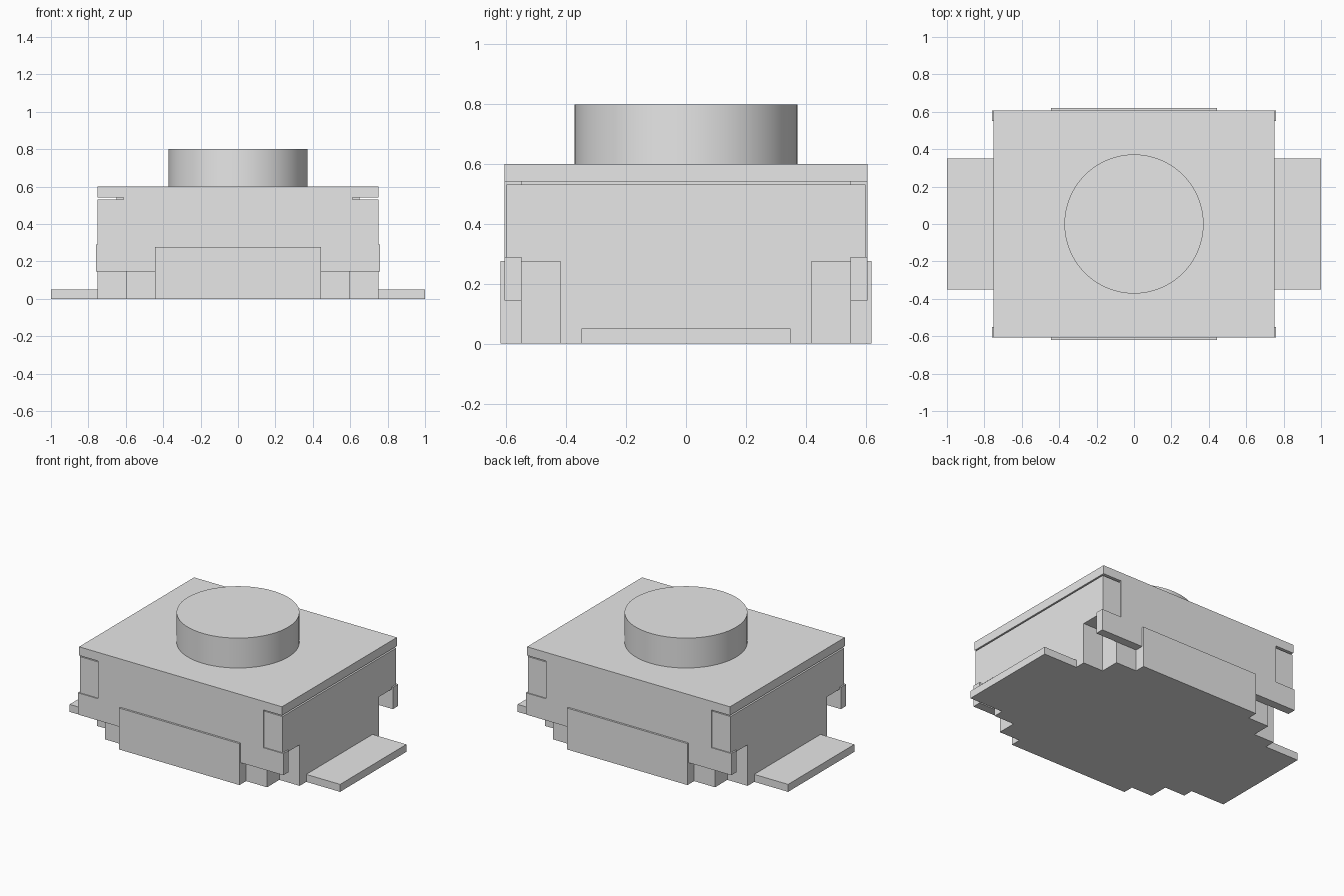
import bpy
import bmesh
from mathutils import Vector

cube = bpy.data.objects.get("Cube")
if cube:
    bpy.data.objects.remove(cube)

GREY = (0.8, 0.8, 0.8, 1.0)
mat = bpy.data.materials.new("plain light grey")
mat.use_nodes = True
mat.diffuse_color = GREY
mat.node_tree.nodes["Principled BSDF"].inputs["Base Color"].default_value = GREY


def finish(name, bm):
    bmesh.ops.recalc_face_normals(bm, faces=bm.faces)
    mesh = bpy.data.meshes.new(name)
    bm.to_mesh(mesh)
    bm.free()
    mesh.materials.append(mat)
    obj = bpy.data.objects.new(name, mesh)
    bpy.context.collection.objects.link(obj)
    return obj


def prism(name, points, direction):
    """Extrude a closed outline along a vector."""
    bm = bmesh.new()
    face = bm.faces.new([bm.verts.new(p) for p in points])
    new = bmesh.ops.extrude_face_region(bm, geom=[face])["geom"]
    moved = [v for v in new if isinstance(v, bmesh.types.BMVert)]
    bmesh.ops.translate(bm, verts=moved, vec=Vector(direction))
    return finish(name, bm)


def box(name, x0, x1, y0, y1, z0, z1):
    outline = [(x0, y0, z0), (x1, y0, z0), (x1, y1, z0), (x0, y1, z0)]
    return prism(name, outline, (0, 0, z1 - z0))


# Stepped base with the front and back tabs
quarter = [(0.75, 0.42), (0.6, 0.42), (0.6, 0.55), (0.445, 0.55), (0.445, 0.62)]
half = quarter + [(-x, y) for x, y in reversed(quarter)]
outline = half + [(-x, -y) for x, y in half]
prism("stepped_base", [(x, y, 0) for x, y in outline], (0, 0, 0.277))

# Housing, with a narrower neck that leaves a thin gap under the cover
box("housing", -0.75, 0.75, -0.6, 0.6, 0.275, 0.532)
box("housing_neck", -0.65, 0.65, -0.55, 0.55, 0.53, 0.545)

# Metal cover and its front and back skirts with corner clips
box("cover_plate", -0.75, 0.75, -0.607, 0.607, 0.542, 0.6)
side = [(0.76, 0.145), (0.76, 0.29), (0.612, 0.29), (0.612, 0.545)]
skirt = side + [(-x, z) for x, z in reversed(side)]
for name, s in (("front_skirt", -1), ("back_skirt", 1)):
    prism(name, [(x, s * 0.55, z) for x, z in skirt], (0, s * 0.057, 0))

# Solder terminals
box("left_terminal", 0.75, 1.0, -0.35, 0.35, 0, 0.05)
box("right_terminal", -1.0, -0.75, -0.35, 0.35, 0, 0.05)

# Round push button
bm = bmesh.new()
bmesh.ops.create_cone(bm, cap_ends=True, segments=64, radius1=0.372, radius2=0.372, depth=0.2)
bmesh.ops.translate(bm, verts=bm.verts, vec=(0, 0, 0.7))
button = finish("push_button", bm)
bpy.ops.object.select_all(action="DESELECT")
button.select_set(True)
bpy.context.view_layer.objects.active = button
bpy.ops.object.shade_smooth_by_angle()
